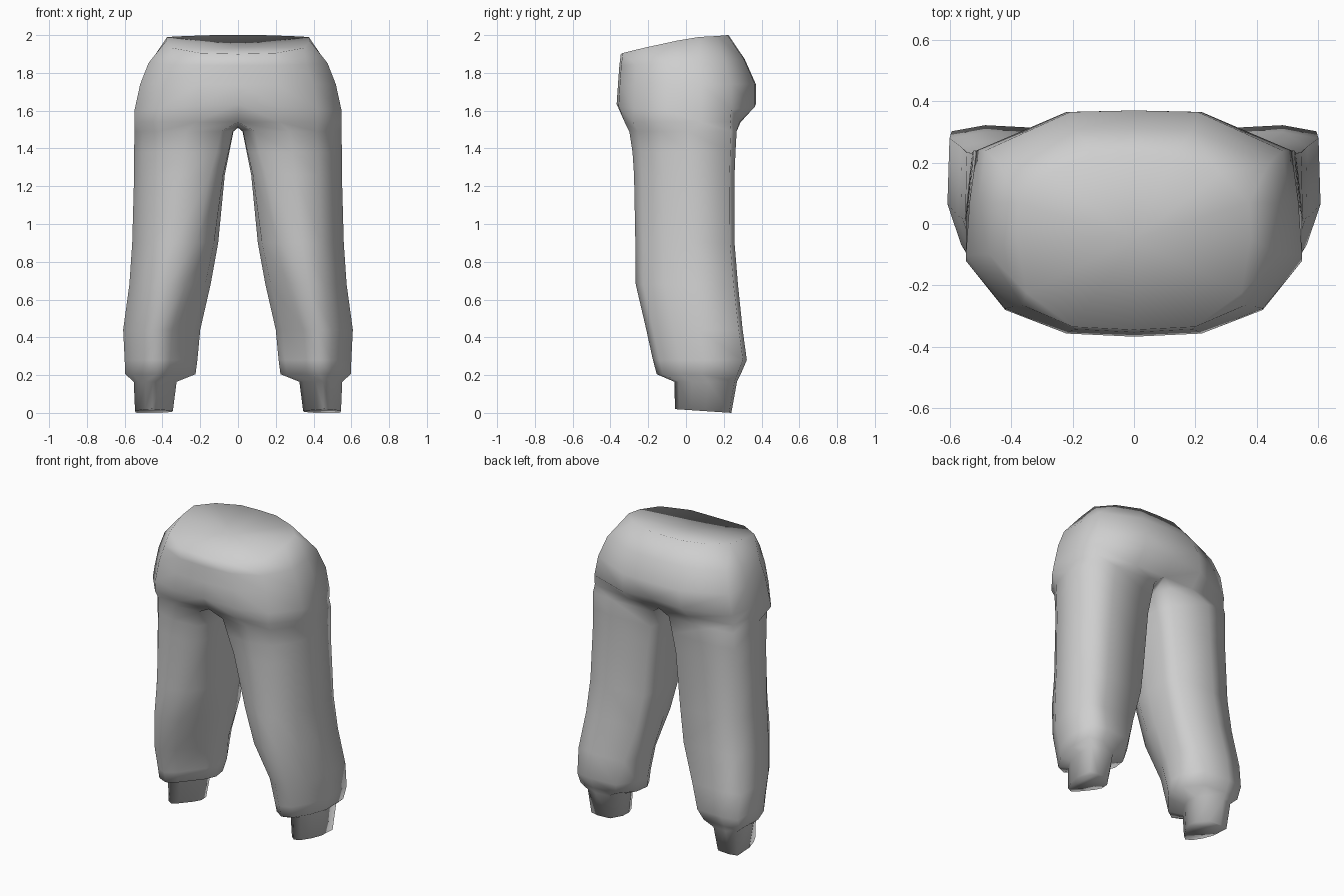
import bpy, bmesh

if "Cube" in bpy.data.objects:
    bpy.data.objects.remove(bpy.data.objects["Cube"])

# Leg cross-sections in unit coordinates: 8 outer points, front to back, then 3 inner-thigh points
LOW = [(-.25, -.8), (.1, -1), (.46, -.86), (.78, -.44), (1, .08), (.97, .92), (.4, 1), (-.45, .95),
       (-.93, .5), (-1, .1), (-.82, -.22)]
HIGH = [(-.75, -.96), (-.05, -1), (.5, -.84), (.84, -.42), (1, .1), (.9, .9), (.3, 1), (-.84, 1),
        (-1, .6), (-1, 0), (-.99, -.6)]
# Half outline of the hips, front centre to back centre
HIP = [(0, -.36), (.22, -.35), (.42, -.27), (.548, -.1), (.535, .08), (.512, .24), (.22, .365), (0, .37)]
# Leg stations: z, x inner, x outer, y front, y back
LEG = [(1.49, .024, .548, -.30, .268), (1.38, .046, .55, -.283, .262), (1.26, .07, .55, -.275, .257),
       (.9, .105, .56, -.268, .257), (.68, .145, .575, -.266, .275), (.44, .20, .608, -.21, .30),
       (.28, .215, .60, -.175, .322), (.205, .225, .597, -.155, .29), (.165, .325, .552, -.062, .27),
       (.02, .345, .545, -.058, .24)]
# Waist opening, half outline
WAIST = [(0, -.345, 1.90), (.2, -.335, 1.905), (.35, -.225, 1.932), (.38, -.05, 1.97),
         (.375, .07, 1.99), (.28, .165, 1.995), (.13, .22, 2.0), (0, .225, 2.0)]

bm = bmesh.new()


def ring(points):
    return [bm.verts.new(p) for p in points]


def bridge(a, b, closed):
    n = len(a)
    for i in range(n if closed else n - 1):
        j = (i + 1) % n
        bm.faces.new((a[i], b[i], b[j], a[j]))


def section(z):
    # Blend from ankle to thigh, with a fuller inner back corner around the calf
    t = min(1, max(0, (z - .4) / 1.02))
    pts = [((1 - t) * a + t * c, (1 - t) * b + t * d) for (a, b), (c, d) in zip(LOW, HIGH)]
    w = min(1, max(0, (z - .2) / .35))
    for i, (u, v) in ((7, (-.86, 1)), (8, (-1, .6))):
        pts[i] = (pts[i][0] * (1 - w) + u * w, pts[i][1] * (1 - w) + v * w)
    return pts


# Hips: stacked half rings from the waist down
waist = ring(WAIST)
upper = ring([(x * .865, y * (.98 if y < 0 else .84), 1.84 + .045 * (y + .36)) for x, y in HIP])
middle = ring([(x * .945, y, 1.74) for x, y in HIP])
low = ring([(x, y * (1.02 if y < 0 else 1), 1.635 - .06 * x) for x, y in HIP])
for a, b in ((waist, upper), (upper, middle), (middle, low)):
    bridge(a, b, False)

# Lower edge of the hips with the crotch seam running between the legs
LOWER_Y = [-.31, -.325, -.28, -.12, .08, .235, .285, .29]
base = ring([(x, y, 1.54) for (x, _), y in zip(HIP, LOWER_Y)])
bridge(low, base, False)
seam = ring([(0, .2, 1.52), (0, 0, 1.51), (0, -.18, 1.515)])

# Leg and cuff
previous = base + seam
for z, x0, x1, y0, y1 in LEG:
    cx, hx, cy, hy = (x0 + x1) / 2, (x1 - x0) / 2, (y0 + y1) / 2, (y1 - y0) / 2
    current = ring([(cx + u * hx, cy + v * hy, z - (.02 * (v + 1) / 2 if z < .1 else 0))
                    for u, v in section(z)])
    bridge(previous, current, True)
    previous = current
bm.faces.new(previous)

# Slightly sunken cover of the waist
middle_point = bm.verts.new((0, -.05, 1.94))
for a, b in zip(waist, waist[1:]):
    bm.faces.new((a, b, middle_point))

bmesh.ops.recalc_face_normals(bm, faces=bm.faces)
mesh = bpy.data.meshes.new("trousers")
bm.to_mesh(mesh)
bm.free()
trousers = bpy.data.objects.new("trousers", mesh)
bpy.context.collection.objects.link(trousers)

# Other half
mirror = trousers.modifiers.new("mirror", 'MIRROR')
mirror.use_clip = True
mirror.merge_threshold = .001

mesh.polygons.foreach_set("use_smooth", [True] * len(mesh.polygons))
cloth = bpy.data.materials.new("grey cloth")
cloth.diffuse_color = (.62, .62, .62, 1)
cloth.use_nodes = True
cloth.node_tree.nodes["Principled BSDF"].inputs["Base Color"].default_value = cloth.diffuse_color
mesh.materials.append(cloth)
